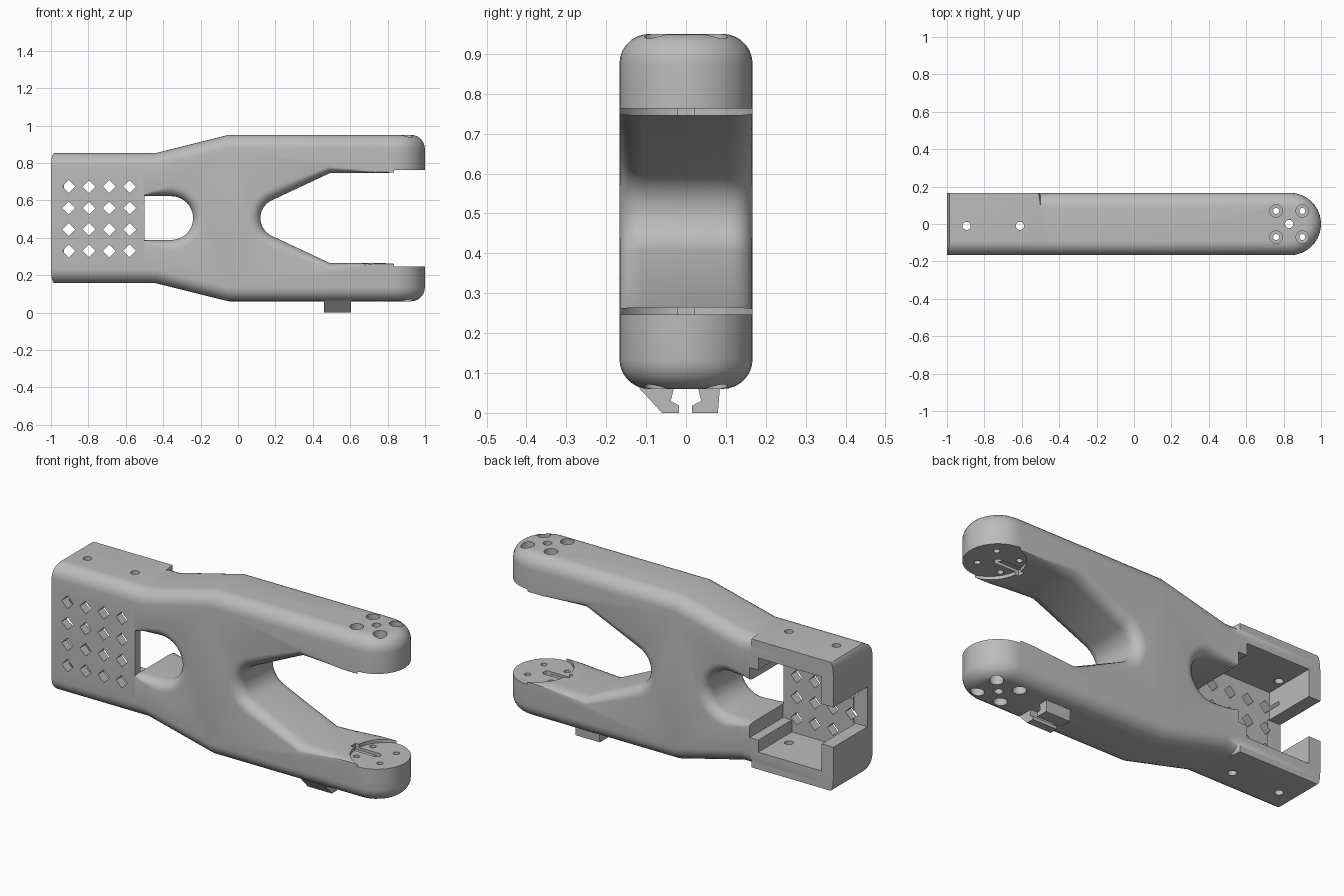
import bpy, bmesh, math
from mathutils import Matrix

if "Cube" in bpy.data.objects:
    bpy.data.objects.remove(bpy.data.objects["Cube"])

grey = bpy.data.materials.new("plain grey")
grey.use_nodes = True
grey.diffuse_color = (0.5, 0.5, 0.5, 1)
grey.node_tree.nodes["Principled BSDF"].inputs["Base Color"].default_value = (0.5, 0.5, 0.5, 1)

MID = 0.505      # height of the symmetry plane
HALF = 0.167     # half depth


def finish(name, bm):
    bmesh.ops.recalc_face_normals(bm, faces=bm.faces)
    mesh = bpy.data.meshes.new(name)
    bm.to_mesh(mesh)
    bm.free()
    mesh.materials.append(grey)
    obj = bpy.data.objects.new(name, mesh)
    bpy.context.collection.objects.link(obj)
    return obj


def loft(name, rings):
    """Bridge closed rings; cap both ends with strips across each ring."""
    bm = bmesh.new()
    rows = [[bm.verts.new(p) for p in ring] for ring in rings]
    n = len(rows[0])
    for a, b in zip(rows, rows[1:]):
        for i in range(n):
            j = (i + 1) % n
            bm.faces.new((a[i], a[j], b[j], b[i]))
    for row in (rows[0], rows[-1]):
        for i in range(n // 2 - 1):
            bm.faces.new((row[i], row[i + 1], row[n - 2 - i], row[n - 1 - i]))
    return finish(name, bm)


def box(name, x, y, z, turn=0):
    bm = bmesh.new()
    size = Matrix.Diagonal((x[1] - x[0], y[1] - y[0], z[1] - z[0], 1))
    centre = Matrix.Translation([sum(s) / 2 for s in (x, y, z)])
    bmesh.ops.create_cube(bm, size=1, matrix=centre @ Matrix.Rotation(turn, 4, "Y") @ size)
    return finish(name, bm)


def rod(name, x, y, z, radius, sides=20):
    bm = bmesh.new()
    bmesh.ops.create_cone(bm, cap_ends=True, segments=sides, radius1=radius, radius2=radius,
                          depth=z[1] - z[0], matrix=Matrix.Translation((x, y, sum(z) / 2)))
    return finish(name, bm)


def cut(target, cutter):
    mod = target.modifiers.new("cut", "BOOLEAN")
    mod.operation, mod.solver, mod.object = "DIFFERENCE", "EXACT", cutter
    bpy.context.view_layer.objects.active = target
    bpy.ops.object.modifier_apply(modifier=mod.name)
    bpy.data.objects.remove(cutter)


def fillet(r, steps=7):
    """Pairs of (depth below the face, sideways inset) along a quarter round."""
    angles = [math.pi / 2 * k / steps for k in range(steps + 1)]
    return [(r * (1 - math.cos(a)), r * (1 - math.sin(a))) for a in angles]


# Body: rounded bar with a narrow handle block and a semicircular nose
def half_height(x):
    t = min(1, max(0, (x + 0.44) / 0.39))
    return 0.348 + 0.097 * t


def body_ring(drop, inset, side):
    w, nose = HALF - inset, 1 - HALF
    stations = [-1 + 0.25 * inset, -0.51, -0.5, -0.44, -0.05, nose]
    arc = [math.pi * (k / 17 - 0.5) for k in range(1, 17)]
    ring = [(x, -w) for x in stations]
    ring += [(nose + w * math.cos(a), w * math.sin(a)) for a in arc]
    ring += [(x, HALF if x < -0.505 else w) for x in reversed(stations)]
    return [(x, y, MID + side * (half_height(x) - drop)) for x, y in ring]


levels = fillet(0.075)
body = loft("frame_body", [body_ring(t, d, 1) for t, d in levels] +
            [body_ring(t, d, -1) for t, d in reversed(levels)])


# Openings: outline mirrored about the mid plane, flared where it meets the faces
def opening(name, lower, radius):
    outline = lower + [(x, -z, nx, -nz, f) for x, z, nx, nz, f in reversed(lower)]

    def ring(y, flare):
        return [(x + nx * f * flare, y, MID + z + nz * f * flare) for x, z, nx, nz, f in outline]
    prof = fillet(radius)
    rings = [ring(-0.3, radius)] + [ring(t - HALF, d) for t, d in prof]
    rings += [ring(HALF - t, d) for t, d in reversed(prof)] + [ring(0.3, radius)]
    return loft(name, rings)


def arc_points(cx, r, start, end, side, steps=9):
    """Quarter-like arc below the mid plane; side is the x direction it bulges."""
    pts = []
    for k in range(steps):
        a = start + (end - start) * k / (steps - 1)
        nx, nz = side * math.sin(a), -math.cos(a)
        pts.append((cx + r * nx, r * nz, nx, nz, 1))
    return pts


throat = [(1.2, -0.24, 0, -1, 0), (0.74, -0.24, 0, -1, 0.1), (0.49, -0.24, -0.2, -1, 0.6)]
throat += arc_points(0.225, 0.105, math.radians(25), math.radians(88), -1)
cut(body, opening("throat_cutter", throat, 0.06))
window = [(-0.5, -0.117, 0, -1, 0.15), (-0.46, -0.117, 0, -1, 0.5)]
window += arc_points(-0.357, 0.117, 0, math.radians(88), 1)
cut(body, opening("window_cutter", window, 0.055))

# Handle pocket, open at the back and notched through the end wall
cut(body, box("pocket_cutter", (-0.93, -0.55), (-0.12, 0.3), (MID - 0.255, MID + 0.255)))
cut(body, box("ledge_cutter", (-0.56, -0.498), (-0.12, 0.3), (MID - 0.19, MID + 0.19)))
cut(body, box("notch_cutter", (-1.1, -0.92), (-0.125, 0.3), (MID - 0.108, MID + 0.108)))

# Diamond grille in the front panel
for i in range(4):
    for j in range(4):
        x, z, s = -0.905 + 0.1085 * i, 0.33 + 0.1145 * j, 0.0245
        cut(body, box("diamond_cutter", (x - s, x + s), (-0.3, -0.05), (z - s, z + s), math.pi / 4))

# Motor seats on the inner side of each arm, with a cable groove
for side in (-1, 1):
    seat = sorted((MID + side * 0.1, MID + side * 0.258))
    cut(body, rod("seat_cutter", 0.885, 0, seat, 0.175, 48))
    groove = sorted((MID + side * 0.1, MID + side * 0.272))
    cut(body, box("groove_cutter", (0.69, 0.83), (-0.02, 0.02), groove))
    for x in (0.76, 0.9):
        for y in (-0.07, 0.07):
            bore = sorted((MID + side * 0.33, MID + side * 0.6))
            cut(body, rod("counterbore_cutter", x, y, bore, 0.034))

# Screw holes through both arms and both handle walls
for x in (0.76, 0.9):
    for y in (-0.07, 0.07):
        cut(body, rod("screw_cutter", x, y, (-0.2, 1.2), 0.016))
cut(body, rod("shaft_cutter", 0.83, 0, (-0.2, 1.2), 0.022))
for x in (-0.895, -0.61):
    cut(body, rod("bolt_cutter", x, -0.01, (-0.2, 1.2), 0.022))

# Cable clip: two hooked jaws under the lower arm
jaws = {
    "clip_front_jaw": [(-0.12, 0.065), (-0.06, 0), (-0.017, 0), (-0.017, 0.018),
                       (-0.038, 0.03), (-0.03, 0.065)],
    "clip_back_jaw": [(0.085, 0.065), (0.08, 0), (0.015, 0), (0.015, 0.018),
                      (0.038, 0.03), (0.03, 0.065)],
}
for name, profile in jaws.items():
    loft(name, [[(x, y, z) for y, z in profile] for x in (0.46, 0.605)])

# Smooth shading on the rounded body only
bpy.ops.object.select_all(action="DESELECT")
body.select_set(True)
bpy.context.view_layer.objects.active = body
bpy.ops.object.shade_smooth_by_angle(angle=math.radians(30))
